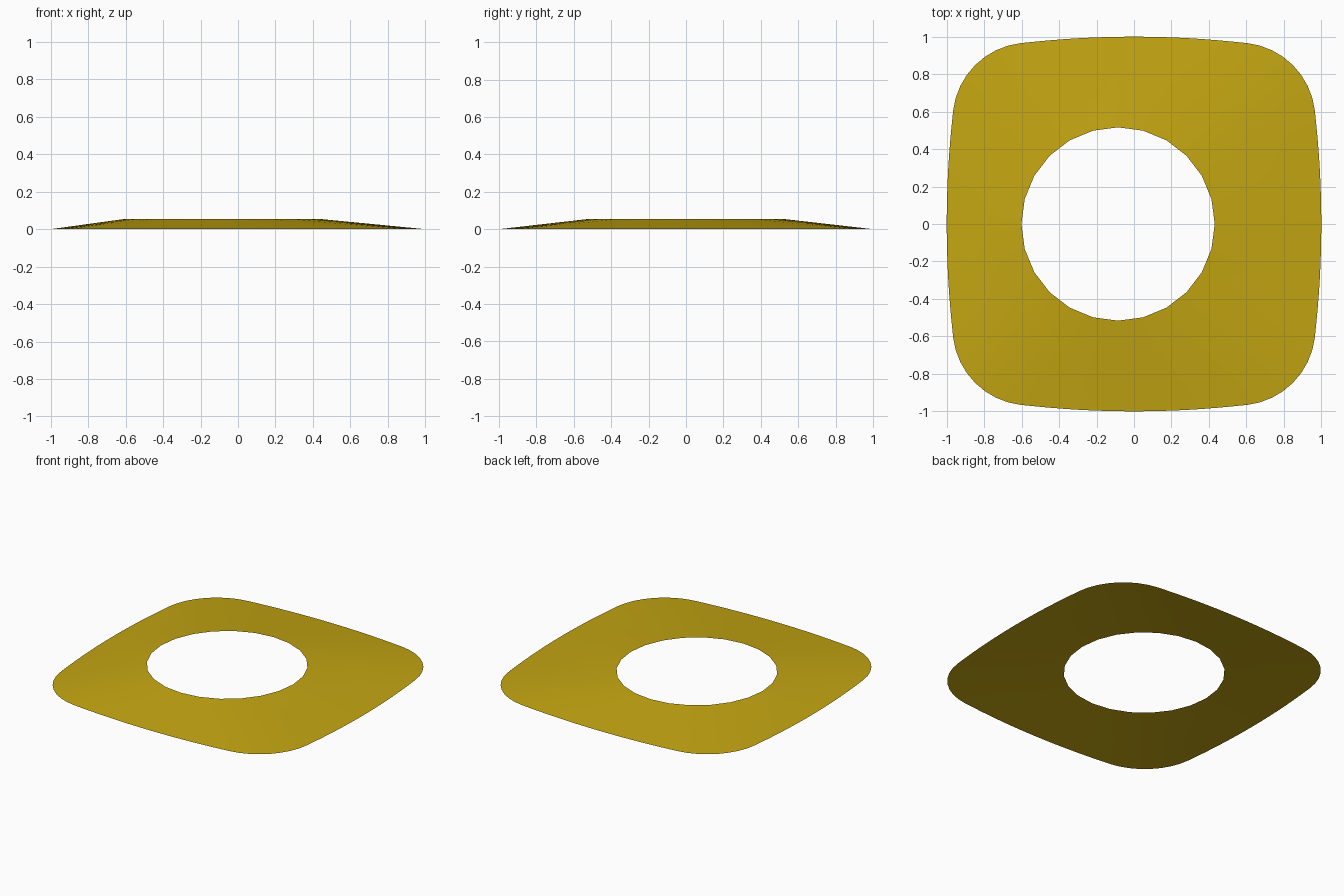
import bpy, bmesh
from math import sin, cos, pi, radians

if "Cube" in bpy.data.objects:
    bpy.data.objects.remove(bpy.data.objects["Cube"])

HEIGHT = 0.055
HOLE_X, HOLE_R, HOLE_SIDES = -0.085, 0.516, 24
SUB = 4                      # outline points per hole side
N = HOLE_SIDES * SUB
BOW, END = 0.035, 0.605      # side bulge and where the corner starts
CORNER_C, CORNER_R, CORNER_A = 0.559, 0.409, radians(6.5)


def quadrant(k, n):
    """Point k of n along one quarter of the bowed, rounded square."""
    t = 3 * k / n
    if t < 1:
        return 1 - BOW * t * t, END * t
    if t <= 2:
        a = CORNER_A + (t - 1) * (pi / 2 - 2 * CORNER_A)
        return CORNER_C + CORNER_R * cos(a), CORNER_C + CORNER_R * sin(a)
    s = 3 - t
    return END * s, 1 - BOW * s * s


def outline(i):
    q, k = divmod(i, N // 4)
    x, y = quadrant(k, N // 4)
    for _ in range(q):
        x, y = -y, x
    return x, y


def hole(i):
    """Point on the straight-sided 24-gon opening."""
    side, f = divmod(i, SUB)
    f /= SUB
    a, b = (2 * pi * (side + d) / HOLE_SIDES for d in (0, 1))
    return (HOLE_X + HOLE_R * (cos(a) * (1 - f) + cos(b) * f),
            HOLE_R * (sin(a) * (1 - f) + sin(b) * f))


# Sloping sheet from the ground outline up to the raised opening
bm = bmesh.new()
rings = []
for r in range(5):
    f = r / 4
    ring = []
    for i in range(N):
        (ox, oy), (hx, hy) = outline(i), hole(i)
        ring.append(bm.verts.new((ox + (hx - ox) * f, oy + (hy - oy) * f, HEIGHT * f)))
    rings.append(ring)
for lo, hi in zip(rings, rings[1:]):
    for i in range(N):
        j = (i + 1) % N
        bm.faces.new((lo[i], lo[j], hi[j], hi[i])).smooth = True

mesh = bpy.data.meshes.new("sloped_plate")
bm.to_mesh(mesh)
bm.free()
plate = bpy.data.objects.new("sloped_plate", mesh)
bpy.context.collection.objects.link(plate)

# Mustard yellow
mat = bpy.data.materials.new("mustard")
mat.diffuse_color = (0.55, 0.38, 0.006, 1)
mat.use_nodes = True
mat.node_tree.nodes["Principled BSDF"].inputs["Base Color"].default_value = mat.diffuse_color
mesh.materials.append(mat)
